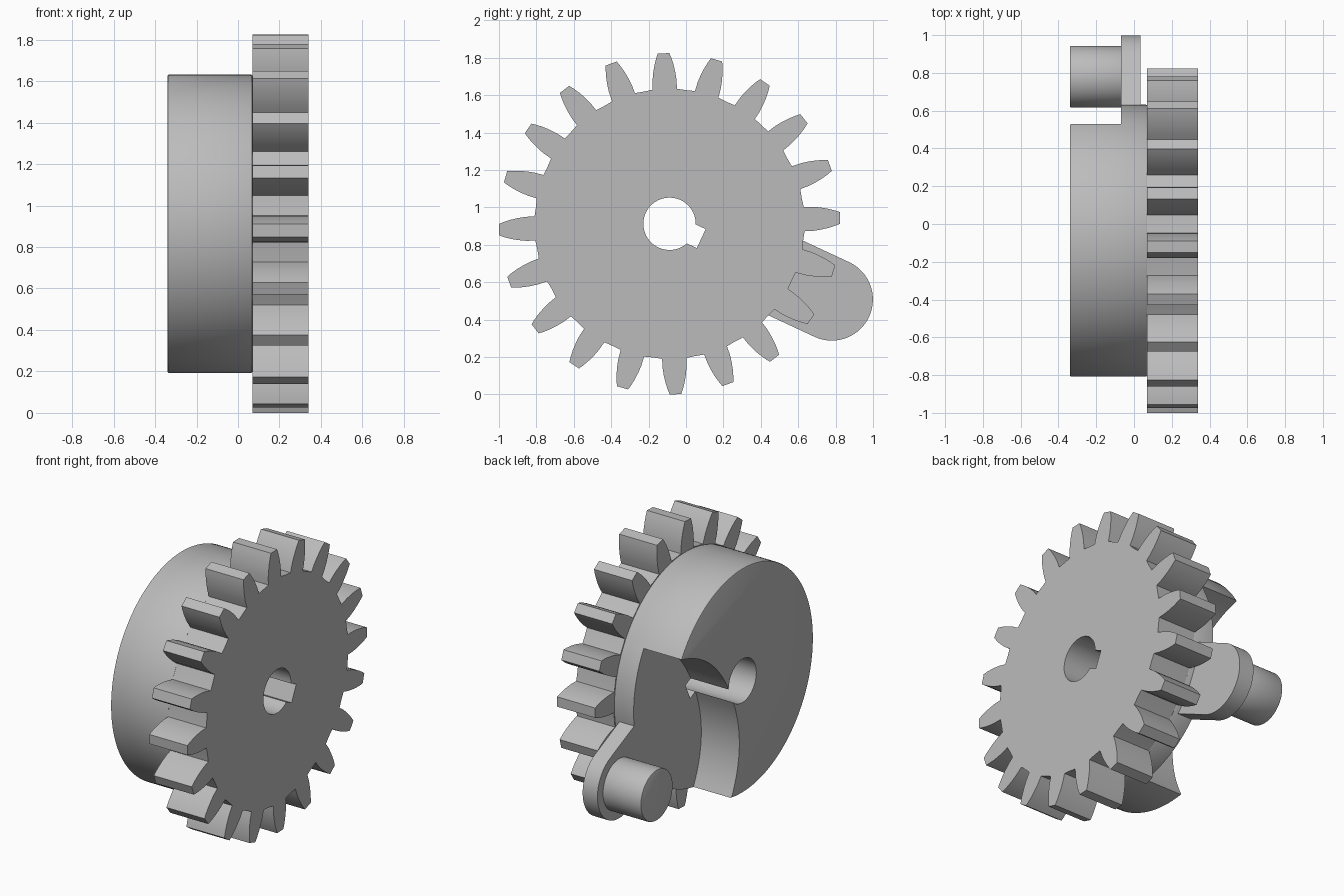
import bpy, bmesh, math
from mathutils import Matrix

if "Cube" in bpy.data.objects:
    bpy.data.objects.remove(bpy.data.objects["Cube"])

CENTRE = (0, -0.088, 0.912)
AXIS = math.radians(-25)       # direction from the hub to the drive pin
ROOT, TIP, BORE = 0.72, 0.912, 0.14
PIN_DIST = 0.957
TEETH = 20

steel = bpy.data.materials.new("steel_grey")
steel.use_nodes = True
grey = (0.5, 0.5, 0.5, 1)
steel.diffuse_color = grey
steel.node_tree.nodes["Principled BSDF"].inputs["Base Color"].default_value = grey


def arc(r, start, end, n, cu=0.0, cv=0.0):
    """Points on an arc, angles in degrees."""
    out = []
    for i in range(n + 1):
        a = math.radians(start + (end - start) * i / n)
        out.append((cu + r * math.cos(a), cv + r * math.sin(a)))
    return out


def plate(name, profile, x0, x1):
    """Extrude a profile (along the pin axis, across it) from x0 to x1."""
    bm = bmesh.new()
    face = bm.faces.new([bm.verts.new((x0, u, v)) for u, v in profile])
    ext = bmesh.ops.extrude_face_region(bm, geom=[face])
    moved = [g for g in ext["geom"] if isinstance(g, bmesh.types.BMVert)]
    bmesh.ops.translate(bm, vec=(x1 - x0, 0, 0), verts=moved)
    bmesh.ops.recalc_face_normals(bm, faces=bm.faces)
    bmesh.ops.transform(bm, matrix=Matrix.Translation(CENTRE) @ Matrix.Rotation(AXIS, 4, 'X'),
                        verts=bm.verts)
    mesh = bpy.data.meshes.new(name)
    bm.to_mesh(mesh)
    bm.free()
    mesh.materials.append(steel)
    obj = bpy.data.objects.new(name, mesh)
    bpy.context.collection.objects.link(obj)
    return obj


def activate(obj):
    bpy.ops.object.select_all(action='DESELECT')
    obj.select_set(True)
    bpy.context.view_layer.objects.active = obj


def soften(obj):
    activate(obj)
    mod = obj.modifiers.new("rounded_rim", 'BEVEL')
    mod.width, mod.segments = 0.008, 2
    mod.limit_method, mod.angle_limit = 'ANGLE', math.radians(60)
    bpy.ops.object.modifier_apply(modifier=mod.name)


def cut(obj, *cutters):
    activate(obj)
    for cutter in cutters:
        mod = obj.modifiers.new("cut", 'BOOLEAN')
        mod.operation, mod.solver, mod.object = 'DIFFERENCE', 'EXACT', cutter
        bpy.ops.object.modifier_apply(modifier=mod.name)


# Toothed outline: each tooth is a bulged flank up to a flat tip
flank = [(ROOT, 0.065), (0.77, 0.064), (0.81, 0.059), (0.85, 0.051), (0.885, 0.041), (TIP, 0.031)]
tooth = [(u, -w) for u, w in flank] + [(u, w) for u, w in reversed(flank)]
outline = []
for k in range(TEETH):
    a = 2 * math.pi * (k + 0.5) / TEETH
    c, s = math.cos(a), math.sin(a)
    outline += [(u * c - v * s, u * s + v * c) for u, v in tooth]
    outline += arc(ROOT, math.degrees(a) + 9, math.degrees(a) + 9, 1)[:1]
gear = plate("gear_wheel", outline, 0.07, 0.34)

# Locking disc behind the gear
disc = plate("locking_disc", arc(ROOT, 0, 357.5, 143), -0.34, 0.07)
soften(disc)

# Cutter for the keyed bore
key_half, key_depth = 0.056, 0.187
key_angle = math.degrees(math.asin(key_half / BORE))
bore = plate("bore_cutter",
             arc(BORE, key_angle, 360 - key_angle, 48)
             + [(key_depth, -key_half), (key_depth, key_half)], -0.5, 0.5)


# Cutter for the relief around the pin, with bowed side walls
def bowed(p, q, bulge, n=16):
    du, dv = q[0] - p[0], q[1] - p[1]
    length = math.hypot(du, dv)
    pts = []
    for i in range(n + 1):
        t = i / n
        k = 4 * bulge * t * (1 - t) / length
        pts.append((p[0] + du * t - dv * k, p[1] + dv * t + du * k))
    return pts


rim = math.radians(56)
upper = bowed((0.128, key_half), (ROOT * math.cos(rim), ROOT * math.sin(rim)), 0.07)
upper += [(0.47, 0.75), (0.9, 0.75)]
lower = [(u, -v) for u, v in reversed(upper)]
relief = plate("relief_cutter", upper + lower, -0.5, -0.07)

cut(disc, relief, bore)
cut(gear, bore)
for helper in (bore, relief):
    bpy.data.objects.remove(helper)

# Crank arm with a round end, carrying the drive pin
arm = plate("crank_arm",
            arc(0.22, -90, 90, 40, cu=PIN_DIST) + [(0.68, 0.22), (0.68, -0.22)], -0.07, 0.035)
pin = plate("drive_pin", arc(0.163, 0, 354, 59, cu=PIN_DIST), -0.34, -0.06)
soften(pin)

for obj in (gear, disc, arm, pin):
    activate(obj)
    bpy.ops.object.shade_smooth_by_angle(angle=math.radians(14 if obj is gear else 30))
